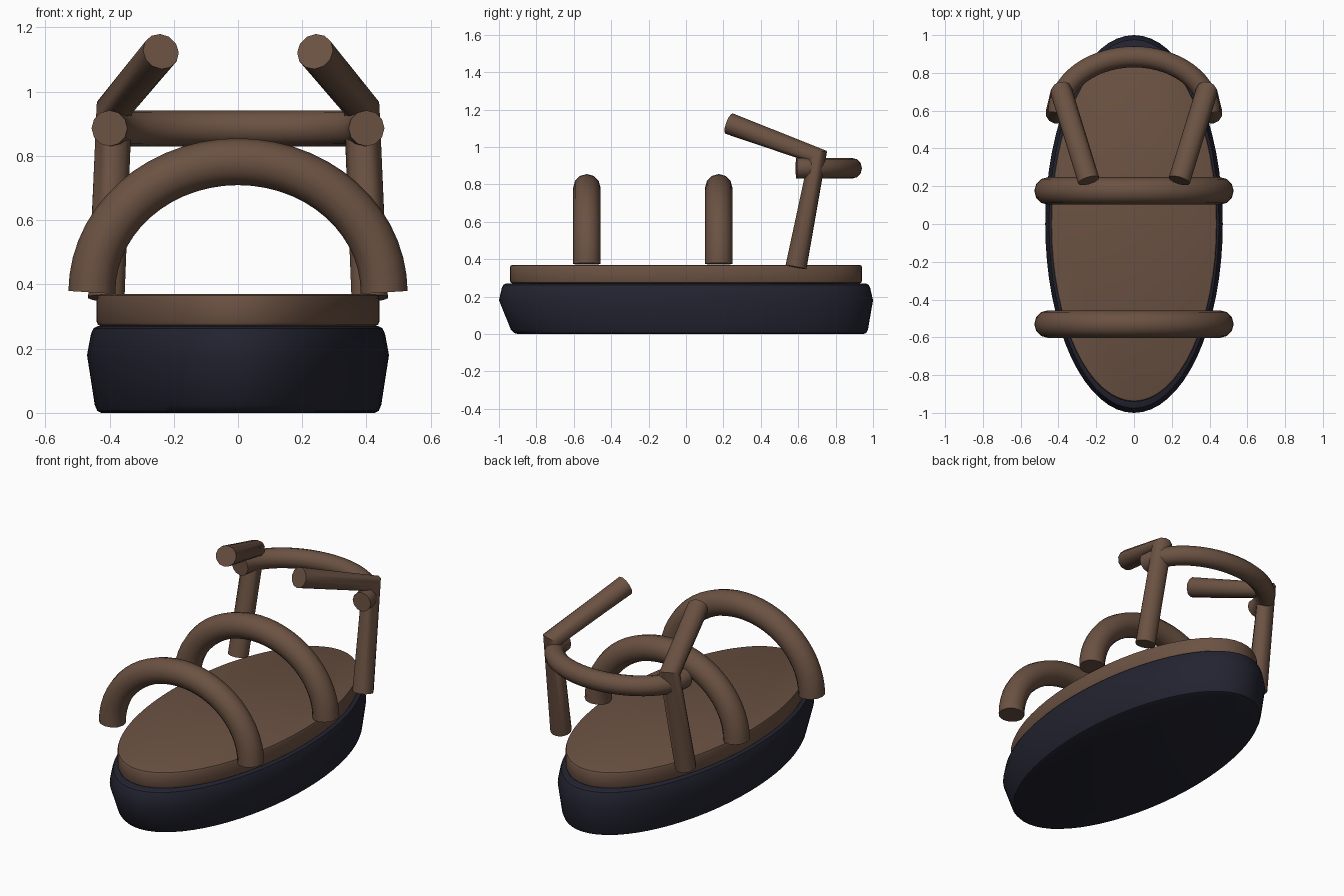
import bpy, bmesh, math

if "Cube" in bpy.data.objects:
    bpy.data.objects.remove(bpy.data.objects["Cube"])


def material(name, rgb):
    m = bpy.data.materials.new(name)
    m.diffuse_color = (*rgb, 1)
    m.use_nodes = True
    m.node_tree.nodes["Principled BSDF"].inputs["Base Color"].default_value = m.diffuse_color
    return m


BROWN = material("brown leather", (0.147, 0.084, 0.055))
NAVY = material("dark navy rubber", (0.0165, 0.017, 0.030))


def smooth(obj, angle=35):
    bpy.ops.object.select_all(action='DESELECT')
    obj.select_set(True)
    bpy.context.view_layer.objects.active = obj
    bpy.ops.object.shade_smooth_by_angle(angle=math.radians(angle))


def oval_stack(name, rings, mat, n=64):
    """Loft ovals given as (z, centre y, half width, half length)."""
    bm = bmesh.new()
    loops = []
    for z, cy, hx, hy in rings:
        loops.append([bm.verts.new((hx * math.cos(2 * math.pi * i / n),
                                    cy + hy * math.sin(2 * math.pi * i / n), z))
                      for i in range(n)])
    for a, b in zip(loops, loops[1:]):
        for i in range(n):
            j = (i + 1) % n
            bm.faces.new((a[i], a[j], b[j], b[i]))
    bm.faces.new(loops[0][::-1])
    bm.faces.new(loops[-1])
    me = bpy.data.meshes.new(name)
    bm.to_mesh(me)
    bm.free()
    me.materials.append(mat)
    obj = bpy.data.objects.new(name, me)
    bpy.context.collection.objects.link(obj)
    smooth(obj)


def tube(name, points, radius, mat):
    """Round tube with closed ends along a path."""
    cu = bpy.data.curves.new(name, 'CURVE')
    cu.dimensions = '3D'
    cu.bevel_depth = radius
    cu.bevel_resolution = 4
    cu.use_fill_caps = True
    sp = cu.splines.new('POLY')
    sp.points.add(len(points) - 1)
    for p, co in zip(sp.points, points):
        p.co = (*co, 1)
    cu.materials.append(mat)
    obj = bpy.data.objects.new(name, cu)
    bpy.context.collection.objects.link(obj)
    bpy.ops.object.select_all(action='DESELECT')
    obj.select_set(True)
    bpy.context.view_layer.objects.active = obj
    bpy.ops.object.convert(target='MESH')
    smooth(bpy.context.view_layer.objects.active)


def half_oval(a, b, n=28):
    return [(a * math.cos(math.pi * i / n), b * math.sin(math.pi * i / n))
            for i in range(n + 1)]


# Thick outsole, widest a little above the middle
oval_stack("outsole", [(0, 0.025, 0.425, 0.925), (0.006, 0.022, 0.438, 0.942),
                       (0.025, 0.018, 0.446, 0.955), (0.18, 0, 0.47, 1.0),
                       (0.245, 0, 0.458, 0.985), (0.263, 0, 0.45, 0.976),
                       (0.27, 0, 0.437, 0.962)], NAVY)

# Footbed with softened rims
oval_stack("footbed", [(0.27, 0, 0.427, 0.928), (0.274, 0, 0.436, 0.937),
                       (0.284, 0, 0.44, 0.942), (0.356, 0, 0.44, 0.942),
                       (0.366, 0, 0.436, 0.937), (0.37, 0, 0.427, 0.928)], BROWN)

# Arched foot straps
for name, y in (("toe_strap", -0.53), ("instep_strap", 0.175)):
    tube(name, [(u, y, 0.375 + v) for u, v in half_oval(0.455, 0.407)], 0.073, BROWN)

# Heel band wrapping round the back
tube("heel_band", [(u, 0.59 + v, 0.886) for u, v in half_oval(0.40, 0.295)], 0.056, BROWN)

# Heel posts bending forward into ankle straps
for name, s in (("left_ankle_strap", -1), ("right_ankle_strap", 1)):
    tube(name, [(s * 0.41, 0.588, 0.357), (s * 0.385, 0.703, 0.95),
                (s * 0.24, 0.23, 1.125)], 0.058, BROWN)
